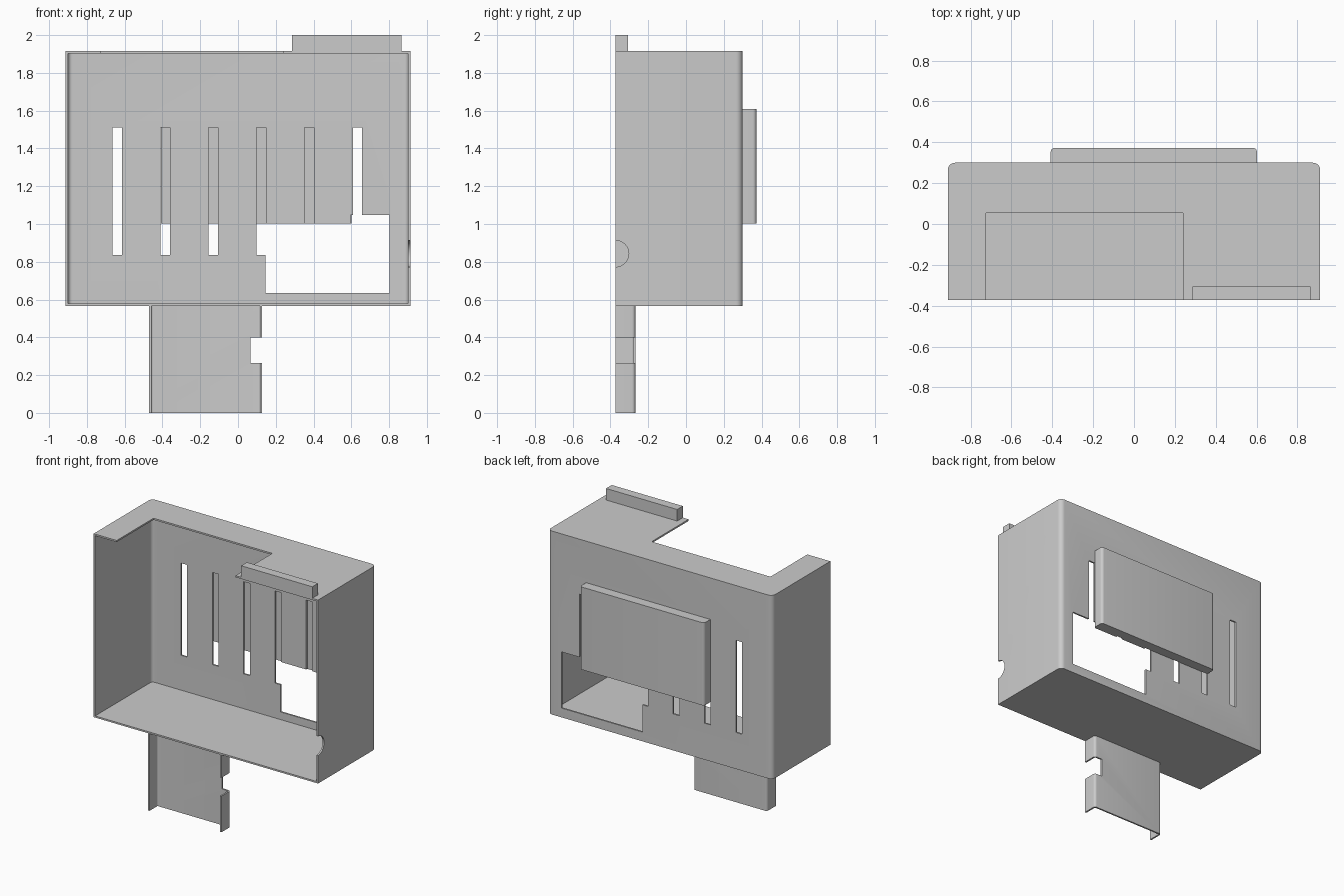
import bpy, bmesh, math
from mathutils import Matrix, Vector

cube = bpy.data.objects.get("Cube")
if cube:
    bpy.data.objects.remove(cube, do_unlink=True)

GREY = (0.6, 0.6, 0.6, 1.0)
metal = bpy.data.materials.new("light_grey_metal")
metal.use_nodes = True
metal.diffuse_color = GREY
metal.node_tree.nodes["Principled BSDF"].inputs["Base Color"].default_value = GREY

FRONT, BACK, SHEET = -0.373, 0.30, 0.012


def add_object(name, bm):
    mesh = bpy.data.meshes.new(name)
    bm.to_mesh(mesh)
    bm.free()
    mesh.materials.append(metal)
    obj = bpy.data.objects.new(name, mesh)
    bpy.context.collection.objects.link(obj)
    return obj


def box(name, x, y, z, radius=0):
    """Box from ranges; radius rounds its two upright rear edges."""
    bm = bmesh.new()
    bmesh.ops.create_cube(bm, size=1)
    size = Vector((x[1] - x[0], y[1] - y[0], z[1] - z[0]))
    middle = Vector((sum(x), sum(y), sum(z))) / 2
    for v in bm.verts:
        v.co = v.co * size + middle
    if radius:
        rear = [e for e in bm.edges
                if all(v.co.y > y[1] - 1e-5 for v in e.verts)
                and abs(e.verts[0].co.z - e.verts[1].co.z) > 1e-5]
        bmesh.ops.bevel(bm, geom=rear, offset=radius, segments=6,
                        profile=0.5, affect='EDGES')
    return add_object(name, bm)


def cut(target, cutters):
    """Subtract the cutters, keep the result as plain mesh."""
    for c in cutters:
        c.hide_render = True
        mod = target.modifiers.new("cut", 'BOOLEAN')
        mod.operation = 'DIFFERENCE'
        mod.solver = 'EXACT'
        mod.object = c
    bpy.context.view_layer.update()
    graph = bpy.context.evaluated_depsgraph_get()
    mesh = bpy.data.meshes.new_from_object(target.evaluated_get(graph))
    target.modifiers.clear()
    target.data = mesh
    for c in cutters:
        bpy.data.objects.remove(c, do_unlink=True)


# Sheet metal housing, open at the front
HALF, BOTTOM, TOP = 0.912, 0.567, 1.915
OPEN = FRONT - 0.1
housing = box("housing", (-HALF, HALF), (FRONT, BACK), (BOTTOM, TOP), 0.035)
cutters = [box("cavity", (-HALF + SHEET, HALF - SHEET), (OPEN, BACK - SHEET),
               (BOTTOM + SHEET, TOP - SHEET), 0.023)]

# Notch in the roof
cutters.append(box("roof_notch", (-0.725, 0.24), (OPEN, 0.055), (1.8, 2.1)))

# Row of vent slots in the rear wall
through = (BACK - 0.1, BACK + 0.1)
for i in range(6):
    x = -0.665 + i * 0.2545
    cutters.append(box("slot", (x, x + 0.05), through, (0.835, 1.512)))

# Stepped window in the rear wall
cutters.append(box("window", (0.145, 0.803), through, (0.635, 1.003)))
cutters.append(box("window_step", (0.595, 0.803), through, (0.9, 1.048)))

# Half-round cable notch in the left wall
bm = bmesh.new()
bmesh.ops.create_cone(bm, cap_ends=True, segments=48, radius1=0.07,
                      radius2=0.07, depth=0.1,
                      matrix=Matrix.Translation((HALF, FRONT, 0.843))
                      @ Matrix.Rotation(math.pi / 2, 4, 'Y'))
cutters.append(add_object("cable_notch", bm))
cut(housing, cutters)

# Raised rear panel and top lip
panel = box("rear_panel", (-0.408, 0.602), (BACK, 0.373), (1.003, 1.61), 0.02)
lip = box("top_lip", (0.287, 0.865), (FRONT, -0.307), (TOP, 2.0))

# Channel-shaped bracket below, notched on its left side
bracket = box("bracket", (-0.47, 0.128), (FRONT, -0.268), (0, BOTTOM), 0.018)
cut(bracket, [
    box("channel", (-0.47 + SHEET, 0.128 - SHEET), (OPEN, -0.268 - SHEET),
        (-0.1, BOTTOM + 0.1), 0.007),
    box("bracket_notch", (0.065, 0.3), (OPEN, -0.1), (0.265, 0.4)),
])

# Smooth bends, sharp edges
parts = [housing, panel, lip, bracket]
bpy.ops.object.select_all(action='DESELECT')
for part in parts:
    part.select_set(True)
bpy.context.view_layer.objects.active = housing
bpy.ops.object.shade_smooth_by_angle(angle=math.radians(30))
